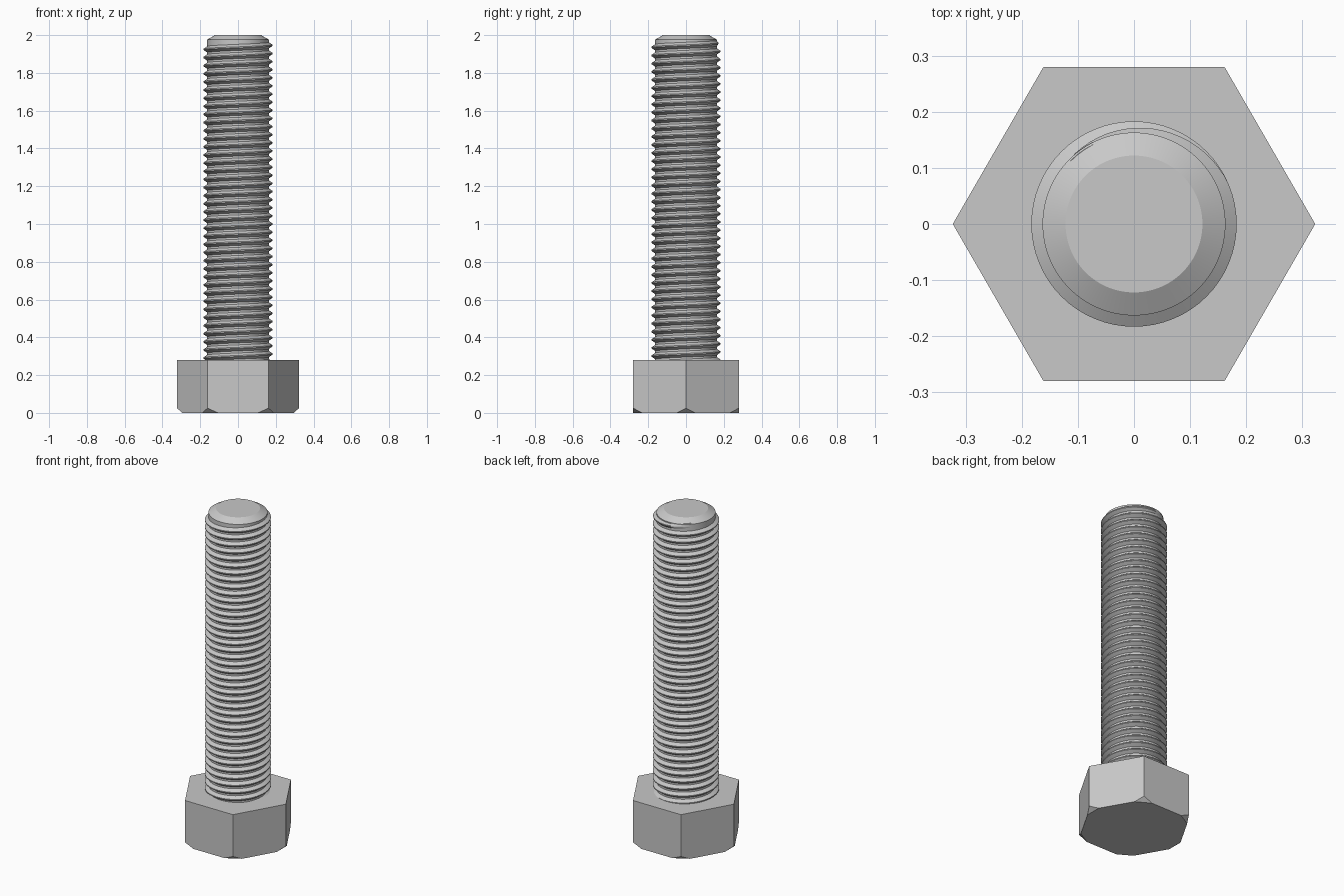
import bpy
import bmesh
from math import cos, sin, pi, radians
from mathutils import Vector

cube = bpy.data.objects.get("Cube")
if cube:
    bpy.data.objects.remove(cube, do_unlink=True)

HEAD_R, HEAD_H = 0.323, 0.28
ROOT_R, CREST_R, PITCH = 0.163, 0.183, 0.043
TOP_Z = 2.0

steel = bpy.data.materials.new("grey steel")
steel.use_nodes = True
colour = (0.58, 0.58, 0.58, 1)
steel.diffuse_color = colour
steel.node_tree.nodes["Principled BSDF"].inputs["Base Color"].default_value = colour


def finish(bm, name, smooth=False):
    bmesh.ops.recalc_face_normals(bm, faces=bm.faces)
    mesh = bpy.data.meshes.new(name)
    bm.to_mesh(mesh)
    bm.free()
    mesh.materials.append(steel)
    obj = bpy.data.objects.new(name, mesh)
    bpy.context.collection.objects.link(obj)
    if smooth:
        bpy.ops.object.select_all(action="DESELECT")
        obj.select_set(True)
        bpy.context.view_layer.objects.active = obj
        bpy.ops.object.shade_smooth_by_angle(angle=radians(20))
    return obj


def skin(bm, rings, closed):
    """Join equal rings of points with quads and cap both ends."""
    rings = [[bm.verts.new(p) for p in ring] for ring in rings]
    n = len(rings[0])
    for a, b in zip(rings, rings[1:]):
        for i in range(n):
            j = (i + 1) % n
            bm.faces.new((a[i], a[j], b[j], b[i]))
    if closed:
        bm.faces.new(rings[0])
        bm.faces.new(rings[-1])


def lathe(profile, sides):
    bm = bmesh.new()
    skin(bm, [[(r * cos(2 * pi * i / sides), r * sin(2 * pi * i / sides), z)
               for i in range(sides)] for r, z in profile], True)
    return bm


# Hexagonal head with its lower corners cut off
bm = lathe([(HEAD_R, 0), (HEAD_R, HEAD_H)], 6)
for k in range(6):
    out = Vector((cos(k * pi / 3), sin(k * pi / 3), 0))
    normal = out * 0.025 + Vector((0, 0, -0.028))
    geom = bm.verts[:] + bm.edges[:] + bm.faces[:]
    cut = bmesh.ops.bisect_plane(bm, geom=geom, plane_co=out * 0.295,
                                 plane_no=normal, clear_outer=True)
    edges = [e for e in cut["geom_cut"] if isinstance(e, bmesh.types.BMEdge)]
    bmesh.ops.holes_fill(bm, edges=[e for e in edges if e.is_boundary], sides=0)
    bm.normal_update()
finish(bm, "hex_head")

# Shank core with a chamfered tip
core = lathe([(ROOT_R, HEAD_H - 0.02), (ROOT_R, TOP_Z - 0.024), (0.122, TOP_Z)], 96)
finish(core, "shank_core", True)

# Right-handed thread ridge that fades out near the tip
END_ANGLE, END_Z, FADE = radians(135), 1.962, radians(110)
STEPS = 64
turns = (END_Z - HEAD_H + 0.02) / PITCH
count = int(turns * STEPS)
rings = []
for s in range(count + 1):
    back = (count - s) * 2 * pi / STEPS
    angle, z = END_ANGLE - back, END_Z - PITCH * back / (2 * pi)
    crest = ROOT_R + (CREST_R - ROOT_R) * min(1, back / FADE)
    section = [(ROOT_R - 0.004, -0.019), (crest, -0.003),
               (crest, 0.003), (ROOT_R - 0.004, 0.019)]
    rings.append([(r * cos(angle), r * sin(angle), z + dz) for r, dz in section])
bm = bmesh.new()
skin(bm, rings, True)
finish(bm, "screw_thread", True)
